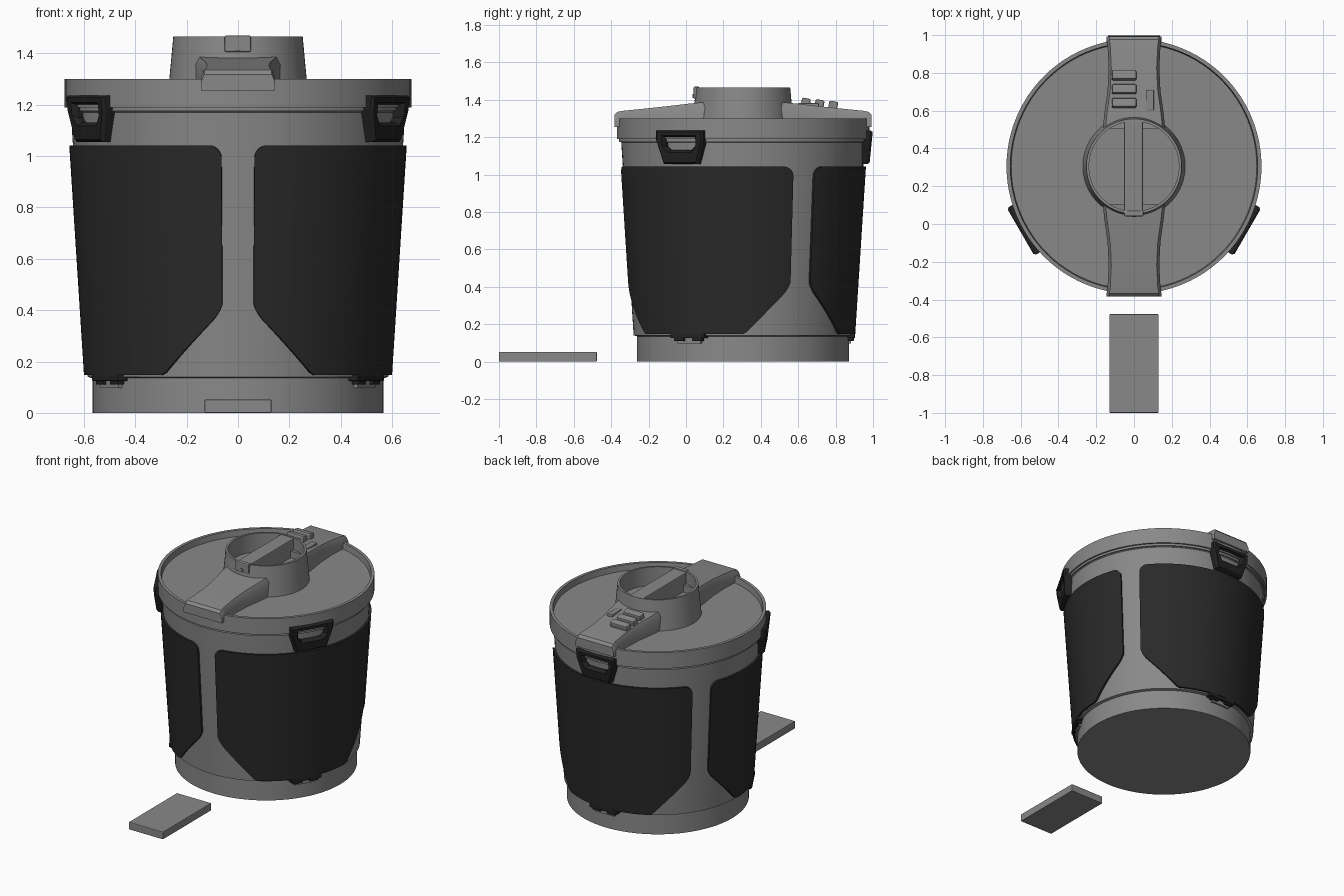
import bpy, bmesh
from math import sin, cos, pi, radians, sqrt
from mathutils import Matrix, Vector

cube = bpy.data.objects.get("Cube")
if cube:
    bpy.data.objects.remove(cube, do_unlink=True)

CY = 0.305  # bucket axis


def material(name, value):
    mat = bpy.data.materials.new(name)
    mat.use_nodes = True
    color = (value, value, value, 1)
    mat.diffuse_color = color
    node = next(n for n in mat.node_tree.nodes if n.type == 'BSDF_PRINCIPLED')
    node.inputs["Base Color"].default_value = color
    node.inputs["Roughness"].default_value = 0.6
    return mat


GREY = material("mid grey", 0.25)
PANEL = material("charcoal panel", 0.022)
CLASP = material("black clasp", 0.016)


def finish(name, bm, mat, bevel=0, smooth=True):
    bmesh.ops.recalc_face_normals(bm, faces=bm.faces)
    mesh = bpy.data.meshes.new(name)
    bm.to_mesh(mesh)
    bm.free()
    mesh.materials.append(mat)
    obj = bpy.data.objects.new(name, mesh)
    bpy.context.collection.objects.link(obj)
    if bevel:
        mod = obj.modifiers.new("Bevel", 'BEVEL')
        mod.width = bevel
        mod.segments = 2
    if smooth:
        bpy.ops.object.select_all(action='DESELECT')
        obj.select_set(True)
        bpy.context.view_layer.objects.active = obj
        bpy.ops.object.shade_smooth_by_angle(angle=radians(30))
    return obj


def lathe(name, profile, mat):
    bm = bmesh.new()
    verts = [bm.verts.new((r, 0, z)) for r, z in profile]
    edges = [bm.edges.new(pair) for pair in zip(verts, verts[1:])]
    bmesh.ops.spin(bm, geom=verts + edges, cent=(0, 0, 0), axis=(0, 0, 1),
                   angle=2 * pi, steps=96, use_duplicate=False)
    bmesh.ops.remove_doubles(bm, verts=bm.verts, dist=1e-4)
    bmesh.ops.translate(bm, verts=bm.verts, vec=(0, CY, 0))
    return finish(name, bm, mat)


def box(name, low, high, mat, bevel=0, place=Matrix()):
    low, high = Vector(low), Vector(high)
    bm = bmesh.new()
    bmesh.ops.create_cube(bm, size=1)
    for v in bm.verts:
        v.co = place @ Vector((low + high) / 2 + v.co * (high - low))
    return finish(name, bm, mat, bevel, smooth=False)


def around(angle):
    # local +x points outward from the bucket, local y runs sideways
    return Matrix.Translation((0, CY, 0)) @ Matrix.Rotation(radians(angle), 4, 'Z')


# Bucket, lid and spout collar
lathe("bucket", [(0, 0), (0.567, 0), (0.567, 0.135), (0.585, 0.14),
                 (0.651, 1.17), (0.66, 1.18), (0, 1.18)], GREY)
lathe("lid", [(0, 1.175), (0.664, 1.175), (0.664, 1.19), (0.675, 1.19),
              (0.675, 1.30), (0.655, 1.30), (0.65, 1.26), (0, 1.26)], GREY)
lathe("collar", [(0.272, 1.25), (0.252, 1.465), (0.238, 1.465),
                 (0.238, 1.34), (0, 1.34)], GREY)

# Grip bar across the collar, with a small front tab
box("grip_bar", (-0.053, CY - 0.24, 1.33), (0.047, CY + 0.24, 1.462), GREY, 0.006)
box("grip_tab", (-0.052, CY - 0.264, 1.405), (0.05, CY - 0.235, 1.47), GREY, 0.006)
box("grip_stud", (-0.01, CY - 0.269, 1.41), (0.01, CY - 0.26, 1.43), GREY)

# Lid arms: distance from axis, half width, top height
ARM = [(0.20, 0.165, 1.387), (0.28, 0.157, 1.38), (0.40, 0.14, 1.366),
       (0.52, 0.134, 1.353), (0.64, 0.14, 1.341), (0.672, 0.145, 1.335),
       (0.688, 0.145, 1.318)]


def arm(name, side):
    bm = bmesh.new()
    rings = []
    for d, w, top in ARM:
        section = [(-w, 1.255), (-w, top - 0.03), (-w + 0.014, top),
                   (w - 0.014, top), (w, top - 0.03), (w, 1.255)]
        rings.append([bm.verts.new((x, CY + side * d, z)) for x, z in section])
    for a, b in zip(rings, rings[1:]):
        for i in range(len(a)):
            j = (i + 1) % len(a)
            bm.faces.new((a[i], a[j], b[j], b[i]))
    bm.faces.new(rings[0])
    bm.faces.new(rings[-1])
    finish(name, bm, GREY)


arm("front_arm", -1)
arm("back_arm", 1)

# Raised buttons on the back arm
for i in range(3):
    y = 0.64 + 0.073 * i
    place = Matrix.Translation((-0.052, y, 1.383 - 0.008 * i)) @ Matrix.Rotation(-0.2, 4, 'X')
    box(f"arm_button_{i + 1}", (-0.065, -0.024, -0.03), (0.065, 0.024, 0.025),
        GREY, 0.008, place)
box("arm_slider", (0.065, 0.60, 1.35), (0.105, 0.71, 1.382), GREY, 0.005)

# Wrap panels with rounded upper corners and cut lower corners
HALF, FOOT, CORNER = 54.3, 31.0, 4.6


def panel_radius(z):
    return 0.600 + (z - 0.15) * 0.064


def panel(name, angle):
    count = 80
    bm = bmesh.new()
    grid = {}
    for i in range(count + 1):
        t = HALF * sin((i / count - 0.5) * pi)
        edge = max(0, abs(t) - (HALF - CORNER)) / CORNER
        top = 1.042 - 0.05 * (1 - sqrt(max(0, 1 - edge * edge)))
        slope = max(0, abs(t) - FOOT) / (HALF - FOOT)
        low = 0.148 + 0.25 * slope + 0.025 * max(0, edge) ** 3
        a = radians(angle + t)
        for k, z in enumerate((low, top)):
            for m, inset in enumerate((0, 0.025)):
                r = panel_radius(z) - inset
                grid[i, k, m] = bm.verts.new((r * cos(a), CY + r * sin(a), z))
    loop = [(0, 0), (1, 0), (1, 1), (0, 1)]
    for i in range(count):
        for p, q in zip(loop, loop[1:] + loop[:1]):
            bm.faces.new([grid[(i, *p)], grid[(i, *q)],
                          grid[(i + 1, *q)], grid[(i + 1, *p)]])
    for i in (0, count):
        bm.faces.new([grid[(i, *p)] for p in loop])
    finish(name, bm, PANEL)


# Trapezoid clasp frame with a chamfered opening
def clasp(name, angle):
    bm = bmesh.new()

    def ring(depth, wide, narrow, top, low):
        pts = [(-wide, top), (wide, top), (wide, top - 0.05), (narrow, low),
               (-narrow, low), (-wide, top - 0.05)]
        return [bm.verts.new((depth + 0.1 * (z - 1.235), y, z)) for y, z in pts]

    rings = [ring(0.64, 0.145, 0.105, 1.235, 1.055),
             ring(0.682, 0.145, 0.105, 1.235, 1.055),
             ring(0.694, 0.135, 0.098, 1.228, 1.064),
             ring(0.694, 0.105, 0.075, 1.208, 1.118),
             ring(0.675, 0.092, 0.066, 1.200, 1.130),
             ring(0.64, 0.092, 0.066, 1.200, 1.130)]
    for a, b in zip(rings, rings[1:] + rings[:1]):
        for i in range(6):
            j = (i + 1) % 6
            bm.faces.new((a[i], a[j], b[j], b[i]))
    bm.transform(around(angle))
    finish(name, bm, CLASP, smooth=False)


for label, angle in (("left", -30), ("back", 90), ("right", 210)):
    panel(f"{label}_panel", angle)
    clasp(f"{label}_clasp", angle)
    place = around(angle)
    box(f"{label}_foot_block", (0.54, -0.07, 0.097), (0.578, 0.07, 0.14), GREY, 0, place)
    box(f"{label}_foot_clip", (0.55, -0.105, 0.125), (0.598, 0.105, 0.15), CLASP, 0.004, place)
    for side in (-1, 1):
        box(f"{label}_foot_nub", (0.56, side * 0.055 - 0.03, 0.11),
            (0.592, side * 0.055 + 0.03, 0.13), CLASP, 0.004, place)

# Loose slab lying in front
box("loose_slab", (-0.13, -1, 0), (0.13, -0.477, 0.052), GREY, 0.004)
